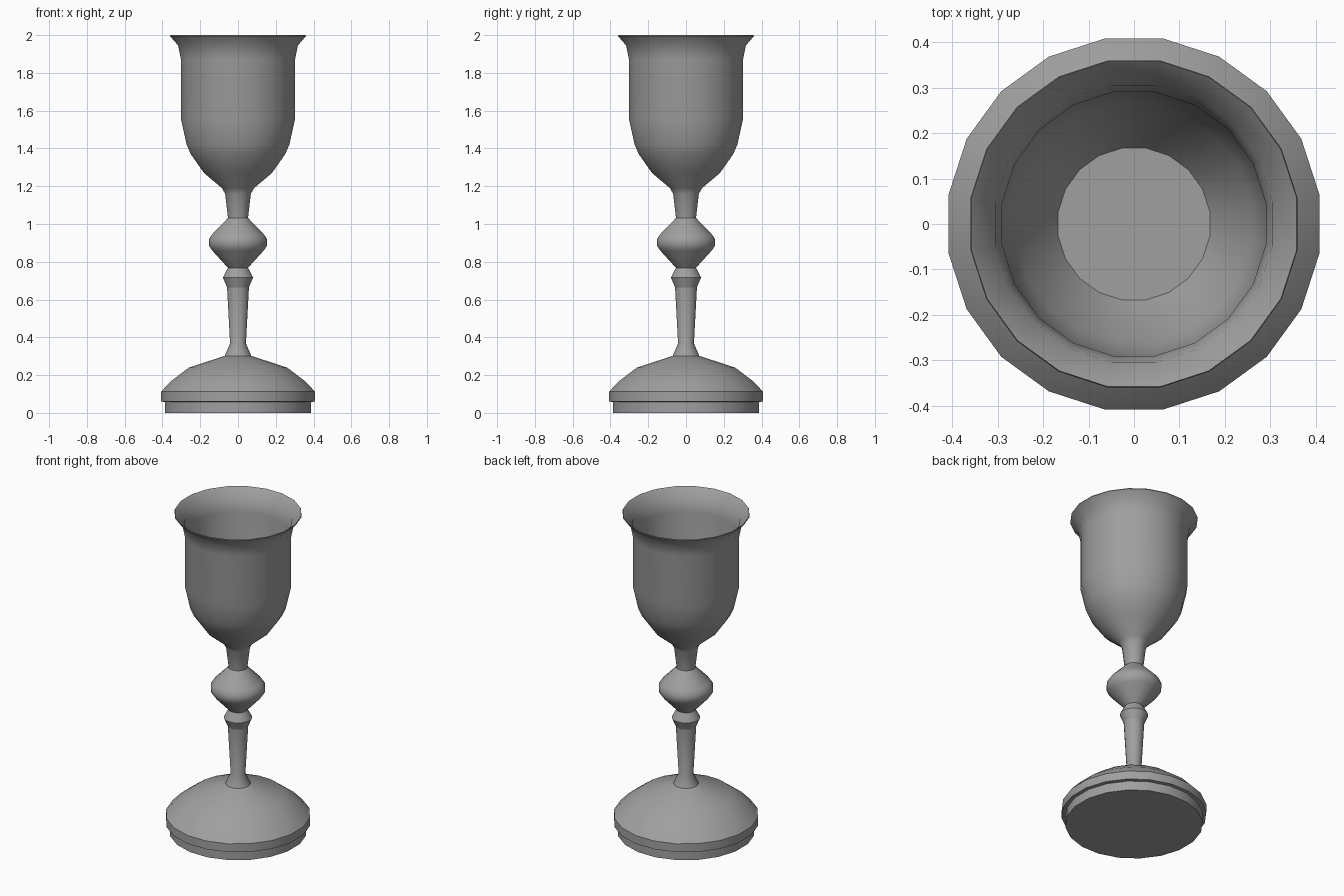
import bpy
import bmesh
import math
from mathutils import Matrix

SIDES = 20

cube = bpy.data.objects.get("Cube")
if cube:
    bpy.data.objects.remove(cube, do_unlink=True)

# Single metal colour
metal = bpy.data.materials.new("grey metal")
metal.use_nodes = True
GREY = (0.35, 0.35, 0.35, 1.0)
metal.diffuse_color = GREY
metal.node_tree.nodes["Principled BSDF"].inputs["Base Color"].default_value = GREY


def lathe(name, profile, cap_start=False, cap_end=False, sharp=35):
    """Turn (flat-to-centre radius, height) points around z, listed outside-upward."""
    bm = bmesh.new()
    rings = []
    for r, z in profile:
        r /= math.cos(math.pi / SIDES)
        angles = [(i + 0.5) * math.tau / SIDES for i in range(SIDES)]
        rings.append([bm.verts.new((r * math.cos(a), r * math.sin(a), z)) for a in angles])
    for low, high in zip(rings, rings[1:]):
        for i in range(SIDES):
            j = (i + 1) % SIDES
            bm.faces.new((low[i], low[j], high[j], high[i]))
    if cap_start:
        bm.faces.new(rings[0][::-1])
    if cap_end:
        bm.faces.new(rings[-1])
    mesh = bpy.data.meshes.new(name)
    bm.to_mesh(mesh)
    bm.free()
    mesh.materials.append(metal)
    obj = bpy.data.objects.new(name, mesh)
    bpy.context.collection.objects.link(obj)
    bpy.ops.object.select_all(action='DESELECT')
    obj.select_set(True)
    bpy.context.view_layer.objects.active = obj
    bpy.ops.object.shade_smooth_by_angle(angle=math.radians(sharp))
    return obj


# Stepped foot with domed top
lathe("foot", [(0.387, 0), (0.387, 0.058), (0.408, 0.06), (0.408, 0.112),
               (0.355, 0.168), (0.26, 0.24), (0.07, 0.302)], cap_start=True)

# Flared tapering stem
lathe("stem", [(0.07, 0.302), (0.042, 0.368), (0.058, 0.665)])

# Small collar ring
lathe("collar", [(0.058, 0.665), (0.08, 0.717), (0.053, 0.768)])

# Rounded double-cone knob
lathe("knob", [(0.053, 0.768), (0.137, 0.86), (0.154, 0.885),
               (0.154, 0.92), (0.137, 0.945), (0.053, 1.032)])

# Neck and hollow bowl: outside up to the flared lip, then down the inside
lathe("bowl", [(0.053, 1.032), (0.068, 1.16), (0.085, 1.19), (0.18, 1.27),
               (0.25, 1.37), (0.272, 1.42), (0.302, 1.555), (0.302, 1.87),
               (0.317, 1.945), (0.36, 1.995), (0.358, 2.0),
               (0.305, 1.945), (0.29, 1.87), (0.29, 1.555),
               (0.26, 1.42), (0.167, 1.28)], cap_end=True, sharp=40)
